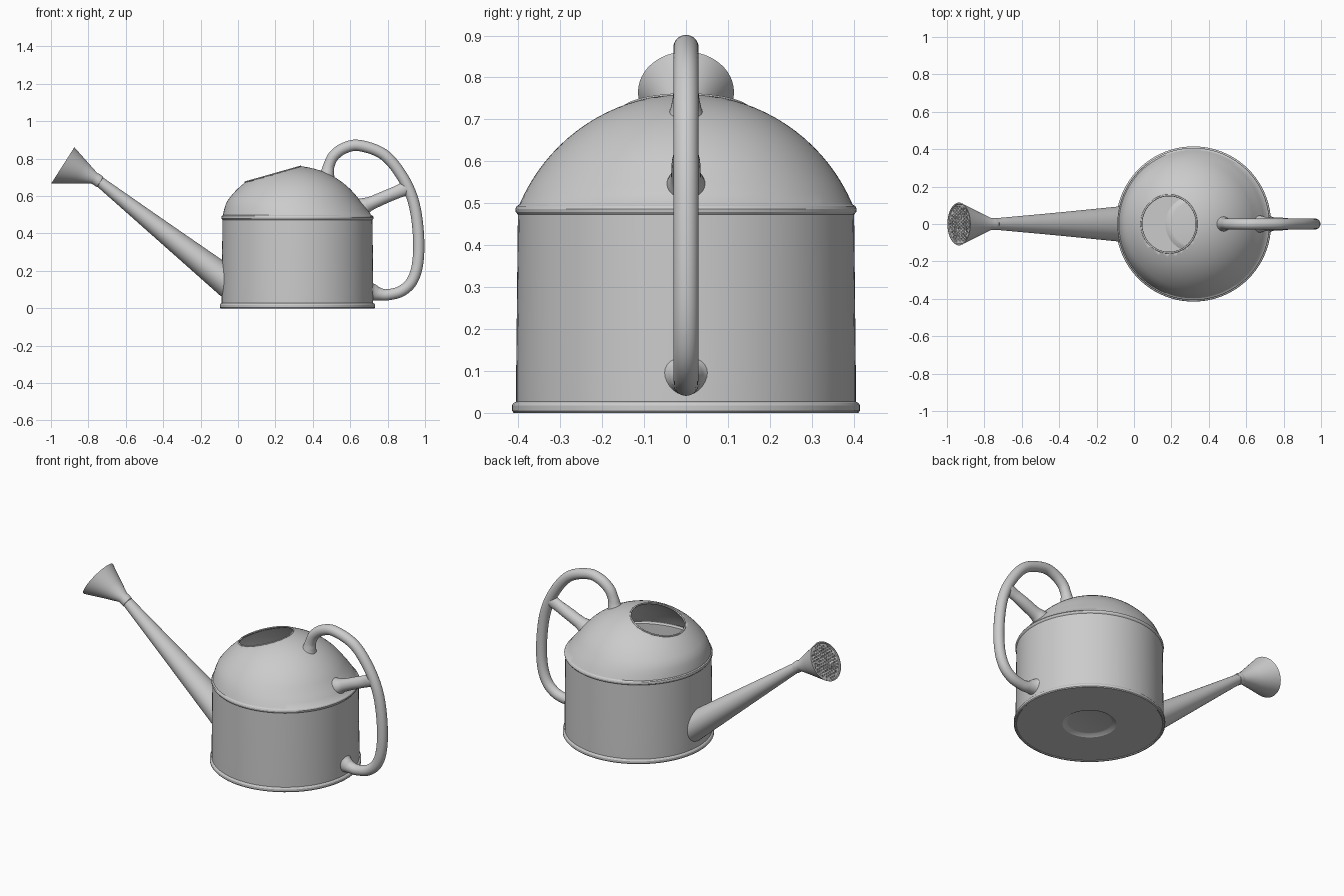
import bpy, bmesh, math
from mathutils import Vector, Matrix

if "Cube" in bpy.data.objects:
    bpy.data.objects.remove(bpy.data.objects["Cube"])

CX = 0.318  # body axis


def finish(name, bm, angle=35):
    bmesh.ops.recalc_face_normals(bm, faces=bm.faces)
    me = bpy.data.meshes.new(name)
    bm.to_mesh(me)
    bm.free()
    ob = bpy.data.objects.new(name, me)
    bpy.context.collection.objects.link(ob)
    bpy.ops.object.select_all(action='DESELECT')
    ob.select_set(True)
    bpy.context.view_layer.objects.active = ob
    bpy.ops.object.shade_smooth_by_angle(angle=math.radians(angle))
    return ob


def skin(bm, rings, closed=False, caps=True):
    """Bridge consecutive rings of points with quads."""
    vs = [[bm.verts.new(p) for p in r] for r in rings]
    n = len(vs[0])
    pairs = list(zip(vs, vs[1:])) + ([(vs[-1], vs[0])] if closed else [])
    for a, b in pairs:
        for i in range(n):
            j = (i + 1) % n
            bm.faces.new((a[i], a[j], b[j], b[i]))
    if caps and not closed:
        bm.faces.new(vs[0])
        bm.faces.new(vs[-1])


def ring(x, z, nx, nz, ry, n):
    """Ellipse centred in the y = 0 plane with in-plane half axis (nx, nz)."""
    return [(x + nx * math.cos(t), ry * math.sin(t), z + nz * math.cos(t))
            for t in (2 * math.pi * i / n for i in range(n))]


def tube(name, pts, steps=6, n=28):
    """Smooth tube through (x, z, in-plane radius, y radius) points."""
    P = [Vector(p) for p in pts]
    P = [2 * P[0] - P[1]] + P + [2 * P[-1] - P[-2]]
    path = []
    for a, b, c, d in zip(P, P[1:], P[2:], P[3:]):
        for k in range(steps):
            t = k / steps
            path.append(0.5 * (2 * b + (c - a) * t + (2 * a - 5 * b + 4 * c - d) * t * t
                               + (3 * b - a - 3 * c + d) * t ** 3))
    path.append(P[-2])
    rings = []
    for i, p in enumerate(path):
        d = path[min(i + 1, len(path) - 1)] - path[max(i - 1, 0)]
        l = math.hypot(d[0], d[1])
        rings.append(ring(p[0], p[1], -d[1] / l * p[2], d[0] / l * p[2], p[3], n))
    bm = bmesh.new()
    skin(bm, rings)
    return finish(name, bm)


# Body: turned shell with foot rim, seam bead, dome and recessed base
profile = [(0, .018), (.118, .018), (.128, .016), (.148, .004), (.40, .004), (.404, 0), (.411, 0),
           (.415, .005), (.415, .018), (.411, .024), (.405, .027), (.405, .1), (.401, .473),
           (.406, .479), (.407, .486), (.404, .493)]
R, zc = 0.4313, 0.329
for i in range(19):
    a = math.radians(67) * (1 - i / 18)
    profile.append((R * math.sin(a), zc + R * math.cos(a)))
rings = []
for r, z in profile:
    lean = -0.02 * min(1, max(0, (z - .49) / .08))
    rings.append([(CX + lean + r * math.cos(t), r * math.sin(t), z)
                  for t in (2 * math.pi * i / 96 for i in range(96))])
bm = bmesh.new()
skin(bm, rings, caps=False)
bmesh.ops.remove_doubles(bm, verts=bm.verts, dist=1e-5)
bmesh.ops.recalc_face_normals(bm, faces=bm.faces)
# Slanted filling hole
lo, hi = Vector((.04, 0, .675)), Vector((.335, 0, .7586))
slope = (hi - lo).normalized()
up = Vector((-slope.z, 0, slope.x))
bmesh.ops.bisect_plane(bm, geom=bm.verts[:] + bm.edges[:] + bm.faces[:],
                       plane_co=lo, plane_no=up, clear_outer=True)
body = finish("body", bm, 28)
shell = body.modifiers.new("wall", 'SOLIDIFY')
shell.thickness = 0.006
shell.offset = -1

# Rolled lip round the filling hole
mid, rad = (lo + hi) / 2, (hi - lo).length / 2
bm = bmesh.new()
lip = []
for i in range(64):
    t = 2 * math.pi * i / 64
    out = slope * math.cos(t) + Vector((0, 1, 0)) * math.sin(t)
    lip.append([mid + out * (rad + .005 * math.cos(s)) + up * (.004 * math.sin(s))
                for s in (2 * math.pi * k / 8 for k in range(8))])
skin(bm, lip, closed=True)
finish("opening_lip", bm, 60)

# Spout: straight tapering oval tube
tube("spout", [(-.04, .128, .082, .098), (-.40, .410, .054, .062), (-.76, .693, .027, .029)], 4, 40)

# Rose: flared cone with a skewed face and shallow rim
face, neck = Vector((-.936, 0, .765)), Vector((-.756, 0, .689))
fn = Vector((-.843, 0, .537))
fu = Vector((.537, 0, .843))
stations = [(neck + Vector((.022, 0, -.016)), .027), (neck + Vector((.018, 0, -.014)), .032),
            (neck, .033), (neck - Vector((.014, 0, -.006)), .033),
            (neck.lerp(face, .5), .070), (face - fn * .006, .112), (face, .1145),
            (face, .108), (face - fn * .005, .105)]
bm = bmesh.new()
skin(bm, [ring(p.x, p.z, fu.x * r, fu.z * r, r, 48) for p, r in stations])
rose = finish("rose", bm)

# Sprinkler holes in the rose, staggered grid
bm = bmesh.new()
turn = Matrix((fu, Vector((0, 1, 0)), fu.cross(Vector((0, 1, 0))))).transposed().to_4x4()
for row in range(-6, 7):
    for col in range(-7, 8):
        u, v = row * .0155, (col + (row % 2) / 2) * .018
        if math.hypot(u, v) < .097:
            p = face + fu * u + Vector((0, v, 0)) - fn * .004
            bmesh.ops.create_cone(bm, cap_ends=True, segments=8, radius1=.005, radius2=.005,
                                  depth=.016, matrix=Matrix.Translation(p) @ turn)
cutter = finish("rose_hole_cutter", bm)
cutter.hide_render = True
cutter.hide_set(True)
cut = rose.modifiers.new("holes", 'BOOLEAN')
cut.operation = 'DIFFERENCE'
cut.solver = 'EXACT'
cut.object = cutter

# Handle: looped tube flaring where it joins the body
path = [(.472, .70, .046), (.479, .73, .036), (.487, .765, .030), (.512, .815, .03), (.57, .857, .03),
        (.65, .870, .03), (.778, .823, .03), (.874, .711, .03), (.936, .577, .03), (.963, .417, .03),
        (.963, .257, .03), (.933, .15, .03), (.874, .092, .03), (.80, .072, .03),
        (.755, .076, .034), (.728, .083, .043), (.712, .087, .058)]
tube("handle", [(x, z, min(r, .048), r) for x, z, r in path])

# Brace between dome and handle
brace = [(.655, .535, .056), (.685, .550, .043), (.715, .563, .036), (.79, .596, .034),
         (.85, .621, .034), (.885, .636, .036), (.905, .645, .030)]
tube("handle_brace", [(x, z, r, min(r, .05) if x < .8 else .028) for x, z, r in brace])
